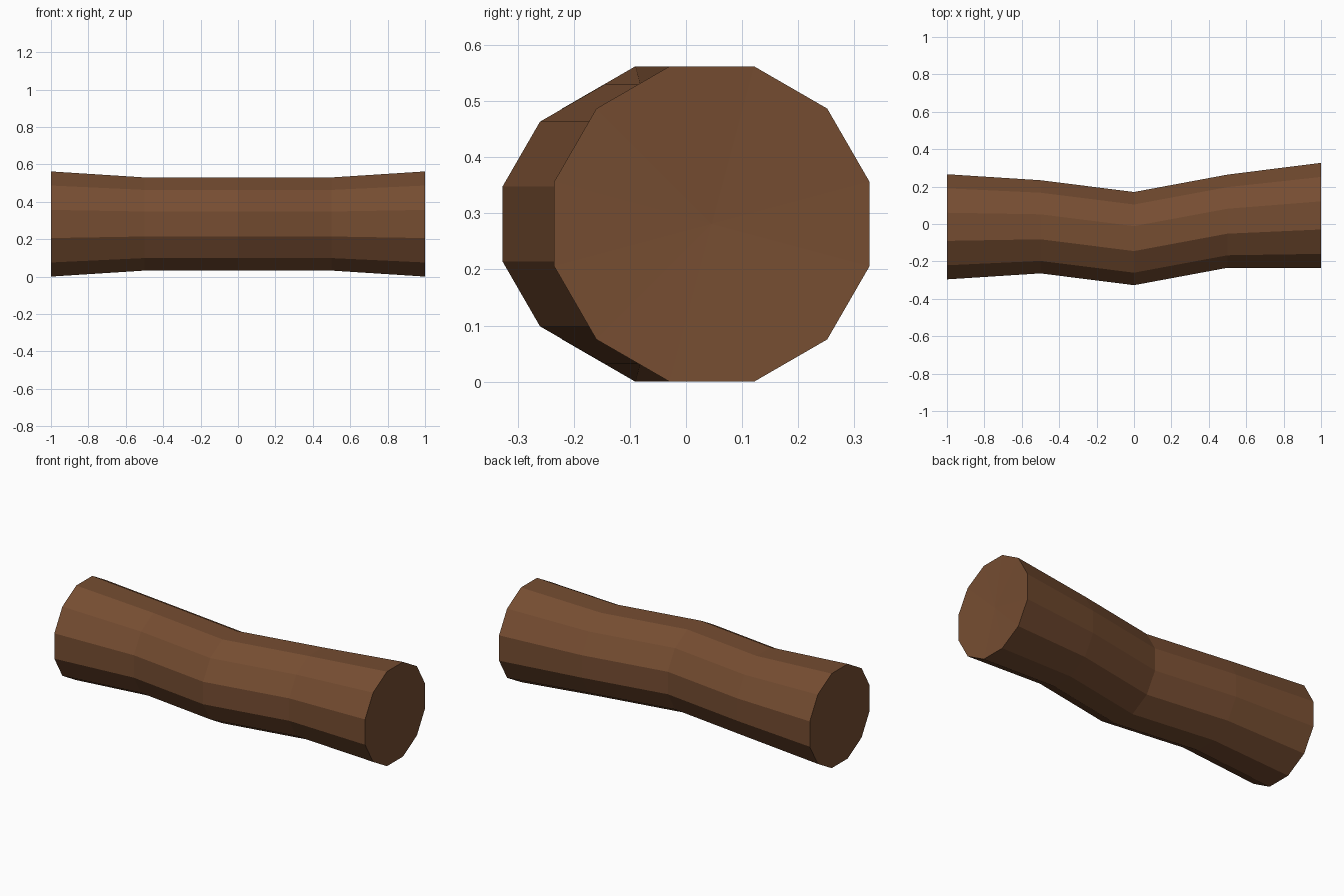
import bpy, bmesh, math

if "Cube" in bpy.data.objects:
    bpy.data.objects.remove(bpy.data.objects["Cube"])

SIDES = 12
# Rings along the log: x, centre y, apothem (distance to the flat sides)
RINGS = [(-1.0, -0.015, 0.281), (-0.5, -0.015, 0.249), (0.0, -0.078, 0.249),
         (0.5, 0.015, 0.249), (1.0, 0.046, 0.281)]
CENTRE_Z = 0.281
CAP_DEPTH = 0.012  # ends are very slightly hollow

bark = bpy.data.materials.new("bark brown")
bark.diffuse_color = (0.18, 0.074, 0.031, 1.0)
bark.use_nodes = True
bark.node_tree.nodes["Principled BSDF"].inputs["Base Color"].default_value = bark.diffuse_color

bm = bmesh.new()


def ring(x, cy, apothem):
    """Twelve-sided ring with flat sides at top and bottom."""
    r = apothem / math.cos(math.pi / SIDES)
    angles = [(i + 0.5) * 2 * math.pi / SIDES for i in range(SIDES)]
    return [bm.verts.new((x, cy + r * math.cos(a), CENTRE_Z + r * math.sin(a)))
            for a in angles]


# Bark sides
loops = [ring(*r) for r in RINGS]
for a, b in zip(loops, loops[1:]):
    for i in range(SIDES):
        j = (i + 1) % SIDES
        bm.faces.new((a[i], a[j], b[j], b[i]))

# Cut ends as triangle fans
for loop, (x, cy, _) in ((loops[0], RINGS[0]), (loops[-1], RINGS[-1])):
    hub = bm.verts.new((x - math.copysign(CAP_DEPTH, x), cy, CENTRE_Z))
    for i in range(SIDES):
        bm.faces.new((loop[i], loop[(i + 1) % SIDES], hub))

bmesh.ops.recalc_face_normals(bm, faces=bm.faces)
mesh = bpy.data.meshes.new("log")
bm.to_mesh(mesh)
bm.free()
mesh.materials.append(bark)
bpy.context.collection.objects.link(bpy.data.objects.new("log", mesh))
